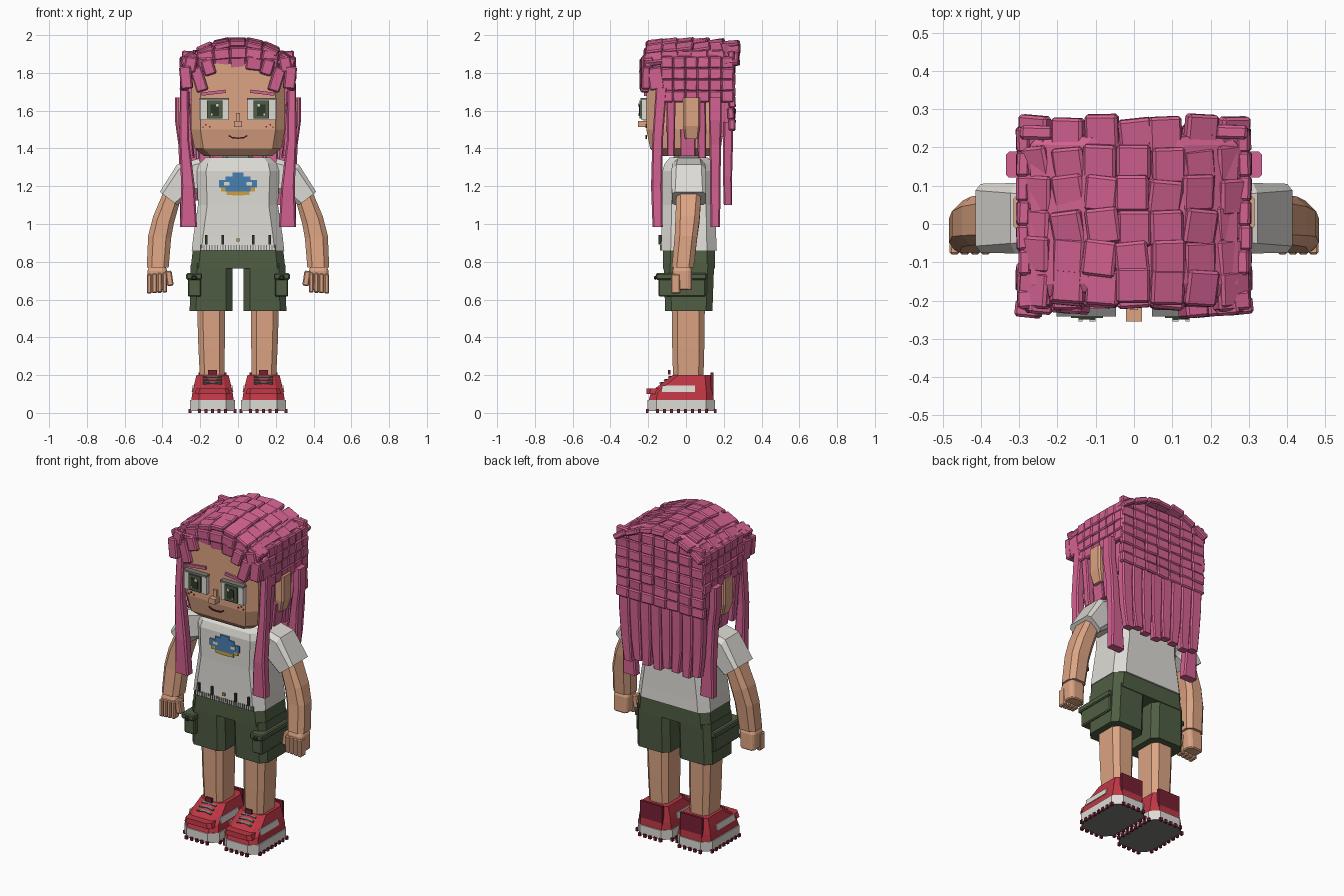
import bpy, bmesh, math, random
from mathutils import Matrix, Euler

random.seed(4)


def colour(name, r, g, b):
    m = bpy.data.materials.new(name)
    lin = [((c / 255 + 0.055) / 1.055) ** 2.4 for c in (r, g, b)]
    m.diffuse_color = (*lin, 1)
    return m


PINK, SKIN, WHITE, GREEN, RED, MAROON, GREY, BLUE, GOLD, DARK = range(10)
MATS = [colour("pink", 212, 98, 146), colour("skin", 220, 164, 131),
        colour("off_white", 222, 219, 213), colour("olive_green", 80, 94, 68),
        colour("red", 190, 55, 68), colour("maroon", 120, 32, 52),
        colour("grey", 122, 122, 120), colour("blue", 72, 128, 178),
        colour("gold", 205, 160, 62), colour("dark_olive", 48, 56, 42)]


class Part:
    """Collects boxes and lofts into one object."""

    def __init__(self, name, mirror=False, bevel=0):
        self.name, self.mirror, self.bevel, self.bm = name, mirror, bevel, bmesh.new()

    def box(self, c, size, mat, rot=(0, 0, 0)):
        mtx = (Matrix.Translation(c) @ Euler(rot).to_matrix().to_4x4()
               @ Matrix.Diagonal((*size, 1)))
        vs = bmesh.ops.create_cube(self.bm, size=1, matrix=mtx)["verts"]
        for f in {f for v in vs for f in v.link_faces}:
            f.material_index = mat

    def loft(self, rings, mat, cut=0.3):
        """rings: (x, y, z, half x, half y[, tilt]); corners cut off."""
        loops = []
        for x, y, z, hx, hy, *t in rings:
            t = t[0] if t else 0
            k = cut * min(hx, hy)
            pts = [(hx, -hy + k), (hx, hy - k), (hx - k, hy), (-hx + k, hy),
                   (-hx, hy - k), (-hx, -hy + k), (-hx + k, -hy), (hx - k, -hy)]
            loops.append([self.bm.verts.new((x + a * math.cos(t), y + b,
                                             z + a * math.sin(t))) for a, b in pts])
        faces = [self.bm.faces.new(loops[0][::-1]), self.bm.faces.new(loops[-1])]
        for p, q in zip(loops, loops[1:]):
            for i in range(8):
                j = (i + 1) % 8
                faces.append(self.bm.faces.new((p[i], p[j], q[j], q[i])))
        for f in faces:
            f.material_index = mat
        return faces

    def done(self):
        bmesh.ops.recalc_face_normals(self.bm, faces=self.bm.faces[:])
        me = bpy.data.meshes.new(self.name)
        self.bm.to_mesh(me)
        self.bm.free()
        for m in MATS:
            me.materials.append(m)
        ob = bpy.data.objects.new(self.name, me)
        bpy.context.collection.objects.link(ob)
        if self.mirror:
            ob.modifiers.new("Mirror", "MIRROR").use_mirror_merge = False
        if self.bevel:
            b = ob.modifiers.new("Bevel", "BEVEL")
            b.width, b.segments = self.bevel, 1


def jit(a):
    return random.uniform(-a, a)


# head and neck
p = Part("head")
p.loft([(0, 0, 1.36, .18, .15), (0, -.003, 1.40, .23, .187), (0, -.005, 1.5, .25, .205),
        (0, -.005, 1.85, .25, .205)], SKIN, .25)
p.loft([(0, .015, 1.3, .07, .07), (0, .01, 1.4, .07, .07)], SKIN)
p.box((0, -.232, 1.53), (.042, .045, .032), SKIN)
p.box((0, -.215, 1.565), (.022, .02, .045), SKIN)
p.done()
p = Part("ears", True)
p.loft([(.27, .03, 1.45, .025, .035), (.285, .03, 1.52, .03, .045),
        (.285, .03, 1.67, .03, .045)], SKIN)
p.done()

# eyes, brows, freckles and mouth
p = Part("eyes", True)
p.box((.125, -.221, 1.605), (.15, .03, .11), WHITE)
p.box((.125, -.225, 1.662), (.156, .034, .012), GREY)
p.box((.123, -.241, 1.605), (.084, .009, .095), GREEN)
p.box((.123, -.247, 1.603), (.045, .006, .06), DARK)
p.box((.108, -.252, 1.63), (.016, .005, .016), WHITE)
p.box((.14, -.252, 1.58), (.01, .005, .01), WHITE)
p.box((.13, -.214, 1.695), (.13, .016, .017), PINK, (0, .12, 0))
for x, z in ((.17, 1.525), (.15, 1.515), (.185, 1.513)):
    p.box((x, -.212, z), (.007, .006, .007), MAROON)
p.box((.016, -.211, 1.456), (.034, .008, .007), MAROON, (0, -.1, 0))
p.box((.04, -.211, 1.463), (.022, .008, .007), MAROON, (0, -.55, 0))
p.done()

# hair base under the locks
p = Part("hair_cap")
p.loft([(0, .025, 1.815, .28, .215), (0, .025, 1.89, .27, .215), (0, .025, 1.955, .13, .2)], PINK, .15)
p.loft([(0, .075, 1.66, .283, .165), (0, .075, 1.84, .283, .165)], PINK, .1)
p.loft([(0, .2, 1.46, .275, .035), (0, .2, 1.84, .28, .04)], PINK, .1)
p.done()

# overlapping locks on crown, front, sides and back
p = Part("hair_locks", bevel=.007)
for i in range(7):
    x = -.255 + .085 * i
    for j in range(6):
        y = -.165 + .08 * j
        p.box((x + jit(.006), y + jit(.008), 1.966 - 1.3 * x * x - .25 * y * y + jit(.004)),
              (.088, .094, .034), PINK, (.12 + jit(.05), math.atan(2.6 * x), jit(.14)))
    p.box((x, -.195 + jit(.008), 1.905 - .7 * x * x), (.088, .05, .06), PINK,
          (jit(.1), math.atan(1.4 * x), jit(.1)))
    p.box((x, -.198 + jit(.006), 1.855 - .4 * x * x), (.084, .035, .075), PINK,
          (.1, jit(.12), 0))
    for j in range(7):
        p.box((x, .24 + jit(.004), 1.525 + .06 * j), (.084, .036, .063), PINK,
              (jit(.08), jit(.04), jit(.05)))
for s in (-1, 1):
    for i in range(6):
        for j in range(4):
            p.box((s * (.287 + jit(.004)), -.1 + .064 * i, 1.675 + .06 * j),
                  (.034, .067, .063), PINK, (jit(.05), jit(.06), jit(.05)))
    for x, z, h, a in ((.275, 1.775, .12, -.1), (.205, 1.765, .13, -.3),
                       (.155, 1.83, .085, -.3), (.25, 1.845, .08, .2)):
        p.box((s * x, -.215 + jit(.008), z), (.062, .045, h), PINK, (0, -s * a, s * .1))
    p.box((s * .285, -.16, 1.77), (.04, .08, .12), PINK, (.15, 0, 0))
p.done()

# long hanging strands
p = Part("side_strands", True)
p.loft([(.262, -.15, .985, .045, .027), (.265, -.155, 1.2, .036, .03), (.285, -.15, 1.45, .025, .028),
        (.285, -.13, 1.72, .022, .03)], PINK)
p.loft([(.262, .155, .985, .045, .025), (.27, .155, 1.2, .036, .028), (.29, .155, 1.42, .026, .03),
        (.31, .155, 1.55, .024, .034), (.31, .155, 1.67, .024, .034)], PINK)
p.loft([(.255, -.08, 1.36, .02, .02), (.28, -.08, 1.7, .022, .025)], PINK)
p.loft([(.25, .085, 1.35, .02, .022), (.28, .08, 1.7, .022, .025)], PINK)
p.loft([(.25, .01, 1.36, .016, .04), (.265, .01, 1.5, .015, .04)], PINK)
p.done()
p = Part("back_strands")
for i in range(8):
    x = -.25 + .0714 * i
    end = 1.08 + random.uniform(0, .05)
    p.loft([(x * .93 + jit(.006), .222, end, .026, .022), (x * .97, .22, 1.25, .033, .024),
            (x, .222, 1.4, .035, .026), (x, .225, 1.54, .036, .026)], PINK)
p.done()

# shirt with sleeves, collar and hem fringe
p = Part("shirt")
p.loft([(0, .015, .86, .245, .148), (0, .015, .93, .237, .145), (0, .015, 1.1, .212, .14),
        (0, .015, 1.28, .218, .14), (0, .015, 1.32, .205, .128), (0, .015, 1.352, .17, .1)], WHITE, .35)
p.loft([(0, .015, 1.34, .085, .085), (0, .015, 1.362, .078, .078)], GREY)
for i in range(28):
    p.box((-.195 + .39 * i / 27, -.133, .875), (.005, .008, .028), GREY)
p.done()
p = Part("sleeves", True)
p.loft([(.19, .015, 1.26, .088, .085, 1.4), (.285, .015, 1.235, .088, .092, 1.13),
        (.368, .015, 1.135, .058, .09, .66)], WHITE)
p.done()

# pixel patch on the chest
p = Part("chest_patch")
for z, w, m in ((1.262, .03, BLUE), (1.242, .065, BLUE), (1.222, .1, BLUE), (1.202, .1, BLUE),
                (1.182, .065, BLUE), (1.162, .03, GOLD)):
    p.box((0, -.1275, z), (2 * w, .009, .02), m)
for s in (-1, 1):
    p.box((s * .078, -.1275, 1.182), (.026, .009, .02), GOLD)
    p.box((s * .045, -.1275, 1.163), (.03, .009, .018), GOLD)
    p.box((s * .06, -.133, 1.213), (.03, .004, .018), WHITE)
p.done()

# arms and hands
p = Part("arms", True)
p.loft([(.345, .015, 1.16, .05, .065, .6), (.395, .008, 1.02, .058, .064, .35),
        (.415, 0, .93, .061, .06, .1), (.425, -.017, .77, .058, .058)], SKIN, .45)
p.done()
p = Part("hands", True, .006)
p.loft([(.425, -.02, .79, .04, .04), (.428, -.02, .75, .052, .052),
        (.43, -.018, .65, .048, .05)], SKIN)
for i in range(4):
    p.box((.388 + .027 * i, -.055, .69 - .002 * i), (.026, .05, .105), SKIN)
p.box((.363, -.045, .712), (.034, .045, .08), SKIN, (0, .15, 0))
p.done()

# shorts with cargo pockets, belt loops and button
p = Part("shorts")
p.loft([(0, .015, .765, .25, .138), (0, .015, .88, .238, .138)], GREEN)
p.box((0, -.136, .915), (.016, .014, .016), GOLD)
p.done()
p = Part("short_legs", True)
p.loft([(.143, .015, .54, .113, .125), (.14, .015, .79, .11, .134)], GREEN)
for x in (.08, .168):
    p.box((x, -.138, .917), (.013, .014, .05), DARK)
p.done()
p = Part("cargo_pockets", True, .008)
p.box((.23, -.02, .67), (.07, .25, .11), GREEN)
p.box((.232, -.025, .722), (.084, .27, .035), GREEN)
p.box((.232, -.163, .715), (.03, .012, .025), DARK)
p.done()

# legs
p = Part("legs", True)
p.loft([(.137, .012, .17, .064, .08), (.14, .012, .35, .07, .085),
        (.143, .012, .58, .074, .088)], SKIN, .4)
p.done()

# shoes: sole, upper, toe, heel tab, stripe and laces
p = Part("shoes", True)
X = .135
for f in p.loft([(X, -.025, .01, .118, .178), (X, -.025, .068, .118, .178)], WHITE, .4):
    f.normal_update()
    if f.normal.z < -.5:
        f.material_index = GREY
p.loft([(X, -.025, .068, .112, .172), (X, -.02, .11, .106, .165), (X, -.005, .14, .1, .145),
        (X, .03, .2, .085, .1)], RED, .35)
p.loft([(X, -.16, .1, .095, .05), (X, -.16, .13, .085, .048)], RED, .4)
p.box((X, .137, .155), (.15, .016, .115), MAROON)
for s in (-1, 1):
    p.box((X + s * .103, -.04, .127), (.009, .175, .036), WHITE, (0, -s * .17, 0))
for i in range(3):
    y, z = -.125 + .023 * i, .156 + .016 * i
    for s in (-1, 1):
        p.box((X, y, z), (.1, .01, .012), GREY, (.55, 0, s * .2))
p.box((X, -.088, .215), (.045, .012, .024), MAROON)
# studs around the sole
for i in range(8):
    for s in (-1, 1):
        p.box((X + s * .119, -.15 + .037 * i, .01), (.014, .016, .02), MAROON)
for i in range(5):
    for y in (-.205, .155):
        p.box((X - .07 + .035 * i, y, .01), (.016, .014, .02), MAROON)
p.done()
